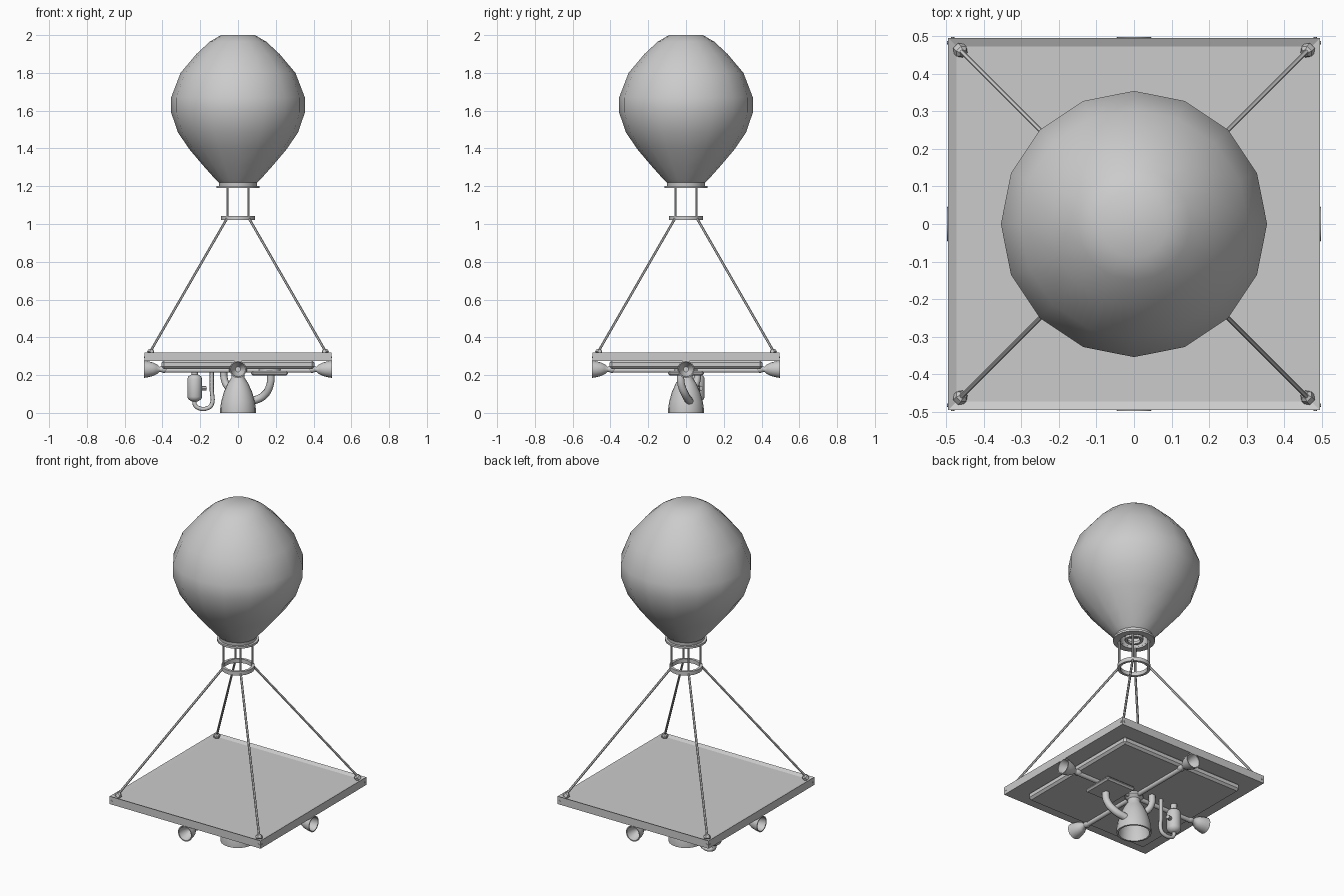
import bpy, bmesh, math
from mathutils import Vector, Matrix

if "Cube" in bpy.data.objects:
    bpy.data.objects.remove(bpy.data.objects["Cube"], do_unlink=True)

grey = bpy.data.materials.new("plain grey")
grey.use_nodes = True
COLOUR = (0.6, 0.6, 0.6, 1)
grey.diffuse_color = COLOUR
grey.node_tree.nodes["Principled BSDF"].inputs["Base Color"].default_value = COLOUR


def finish(name, bm, smooth=40):
    bmesh.ops.recalc_face_normals(bm, faces=bm.faces)
    mesh = bpy.data.meshes.new(name)
    bm.to_mesh(mesh)
    bm.free()
    mesh.materials.append(grey)
    obj = bpy.data.objects.new(name, mesh)
    bpy.context.collection.objects.link(obj)
    if smooth:
        bpy.ops.object.select_all(action='DESELECT')
        obj.select_set(True)
        bpy.context.view_layer.objects.active = obj
        bpy.ops.object.shade_smooth_by_angle(angle=math.radians(smooth))
    return obj


def lathe(name, profile, sides=16, matrix=Matrix(), loop=False, smooth=40):
    """Spin (radius, height) points around z; loop closes the section."""
    bm = bmesh.new()
    rings = []
    for r, z in profile:
        if r < 1e-5:
            rings.append([bm.verts.new((0, 0, z))] * sides)
        else:
            rings.append([bm.verts.new((r * math.cos(a), r * math.sin(a), z))
                          for a in (math.tau * i / sides for i in range(sides))])
    pairs = list(zip(rings, rings[1:]))
    if loop:
        pairs.append((rings[-1], rings[0]))
    for lo, hi in pairs:
        for i in range(sides):
            j = (i + 1) % sides
            corners = list(dict.fromkeys((lo[i], lo[j], hi[j], hi[i])))
            if len(corners) > 2:
                bm.faces.new(corners)
    bm.transform(matrix)
    return finish(name, bm, smooth)


def rod(name, start, end, radius, sides=8):
    start, end = Vector(start), Vector(end)
    d = end - start
    m = Matrix.Translation(start) @ d.to_track_quat('Z', 'Y').to_matrix().to_4x4()
    return lathe(name, [(0, 0), (radius, 0), (radius, d.length), (0, d.length)], sides, m)


def pipe(name, points, radius):
    """Bent tube through the points, turned into a mesh."""
    curve = bpy.data.curves.new(name, 'CURVE')
    curve.dimensions = '3D'
    curve.bevel_depth = radius
    curve.bevel_resolution = 2
    curve.resolution_u = 6
    curve.use_fill_caps = True
    spline = curve.splines.new('BEZIER')
    spline.bezier_points.add(len(points) - 1)
    for p, co in zip(spline.bezier_points, points):
        p.co = co
        p.handle_left_type = p.handle_right_type = 'AUTO'
    curve.materials.append(grey)
    obj = bpy.data.objects.new(name, curve)
    bpy.context.collection.objects.link(obj)
    bpy.ops.object.select_all(action='DESELECT')
    obj.select_set(True)
    bpy.context.view_layer.objects.active = obj
    bpy.ops.object.convert(target='MESH')
    bpy.ops.object.shade_smooth_by_angle(angle=math.radians(50))


def box(name, size, centre, bevel=0, inset=0, depth=0):
    bm = bmesh.new()
    bmesh.ops.create_cube(bm, size=1)
    bm.transform(Matrix.Translation(centre) @ Matrix.Diagonal((*size, 1)))
    if inset:
        top = max(bm.faces, key=lambda f: f.calc_center_median().z)
        bmesh.ops.inset_region(bm, faces=[top], thickness=inset)
        bmesh.ops.translate(bm, verts=top.verts, vec=(0, 0, -depth))
    if bevel:
        bmesh.ops.bevel(bm, geom=bm.edges[:], offset=bevel, segments=1, affect='EDGES')
    return finish(name, bm, 0)


# Balloon envelope, with a hollow mouth at the bottom
lathe("balloon", [
    (0, 1.25), (0.075, 1.25), (0.075, 1.2), (0.1, 1.2), (0.102, 1.22), (0.12, 1.237),
    (0.185, 1.31), (0.257, 1.395), (0.318, 1.485), (0.354, 1.59), (0.354, 1.67),
    (0.304, 1.8), (0.22, 1.9), (0.15, 1.965), (0.09, 2.0), (0, 2.0)])
lathe("mouth_flange", [(0.075, 1.19), (0.113, 1.19), (0.113, 1.202), (0.075, 1.202)], 24, loop=True)
lathe("burner_ring", [(0.035, 1.195), (0.05, 1.195), (0.05, 1.21), (0.035, 1.21)], 16, loop=True)
for i in range(6):
    a = math.tau * i / 6
    x, y = 0.042 * math.cos(a), 0.042 * math.sin(a)
    rod("burner_pin", (x, y, 1.2), (x, y, 1.25), 0.006, 6)

# Load ring under the balloon
lathe("load_ring", [(0.074, 1.02), (0.089, 1.02), (0.089, 1.043), (0.074, 1.043)], 24, loop=True)

# Deck with sunken floor and a shallower tray below
box("deck", (0.99, 0.99, 0.046), (0, 0, 0.297), inset=0.032, depth=0.01)
box("under_tray", (0.81, 0.81, 0.045), (0, 0, 0.2555), bevel=0.012)

# Struts, ropes, corner knobs and rivets on each diagonal
for sx in (-1, 1):
    for sy in (-1, 1):
        rod("strut", (sx * 0.056, sy * 0.056, 1.03), (sx * 0.056, sy * 0.056, 1.2), 0.006)
        rod("rope", (sx * 0.464, sy * 0.464, 0.325), (sx * 0.058, sy * 0.058, 1.03), 0.0065, 6)
        lean = Vector((-sx * 0.57, -sy * 0.57, 1)).to_track_quat('Z', 'Y').to_matrix().to_4x4()
        lathe("corner_knob", [(0, 0), (0.018, 0), (0.018, 0.018), (0.01, 0.026), (0, 0.026)],
              6, Matrix.Translation((sx * 0.466, sy * 0.466, 0.314)) @ lean)
        rod("side_rivet", (sx * 0.49, sy * 0.482, 0.295), (sx * 0.498, sy * 0.482, 0.295), 0.005, 6)
        rod("end_rivet", (sx * 0.482, sy * 0.49, 0.295), (sx * 0.482, sy * 0.498, 0.295), 0.005, 6)

# Cross pipes with an outward horn at each end
rod("cross_pipe_x", (-0.4, 0, 0.225), (0.4, 0, 0.225), 0.013, 10)
rod("cross_pipe_y", (0, -0.4, 0.225), (0, 0.4, 0.225), 0.013, 10)
HORN = [(0, 0.375), (0.014, 0.378), (0.021, 0.393), (0.014, 0.408), (0.013, 0.414),
        (0.026, 0.43), (0.036, 0.45), (0.042, 0.475), (0.046, 0.497),
        (0.04, 0.497), (0.034, 0.465), (0.014, 0.432), (0, 0.432)]
for i in range(4):
    turn = Matrix.Rotation(math.pi / 2 * i, 4, 'Z') @ Matrix.Rotation(math.pi / 2, 4, 'Y')
    lathe("side_horn", HORN, 16, Matrix.Translation((0, 0, 0.231)) @ turn, smooth=50)

# Main nozzle, hollow underneath
lathe("main_nozzle", [
    (0, 0.235), (0.05, 0.235), (0.05, 0.222), (0.034, 0.205), (0.034, 0.188), (0.055, 0.155),
    (0.075, 0.11), (0.089, 0.06), (0.094, 0.025), (0.094, 0),
    (0.084, 0), (0.08, 0.05), (0.05, 0.13), (0, 0.15)], 20)

# Feed pipes and the flat plate above the large one
pipe("large_feed_pipe", [(0.172, -0.03, 0.22), (0.17, -0.025, 0.15),
                         (0.135, 0, 0.09), (0.07, 0.02, 0.06)], 0.021)
pipe("small_feed_pipe", [(-0.075, 0.06, 0.235), (-0.074, 0.06, 0.185),
                         (-0.055, 0.045, 0.14), (-0.025, 0.02, 0.12)], 0.019)
box("feed_plate", (0.195, 0.19, 0.024), (0.167, 0, 0.21), bevel=0.009)
rod("plate_mount", (0.167, 0, 0.21), (0.167, 0, 0.24), 0.06, 12)

# Small tank with a return pipe
TX, TY = -0.229, 0.06
lathe("tank", [(0, 0.06), (0.016, 0.06), (0.034, 0.072), (0.039, 0.085), (0.039, 0.18),
               (0.034, 0.193), (0.018, 0.203), (0.018, 0.24), (0, 0.24)],
      16, Matrix.Translation((TX, TY, 0)))
pipe("return_pipe", [(TX, TY, 0.07), (TX, TY, 0.045), (TX + 0.02, TY, 0.026),
                     (TX + 0.07, TY, 0.026), (TX + 0.09, TY, 0.045),
                     (TX + 0.09, TY, 0.12), (TX + 0.09, TY, 0.24)], 0.011)
rod("tank_valve", (TX, TY, 0.13), (TX + 0.06, TY + 0.02, 0.13), 0.012, 8)
